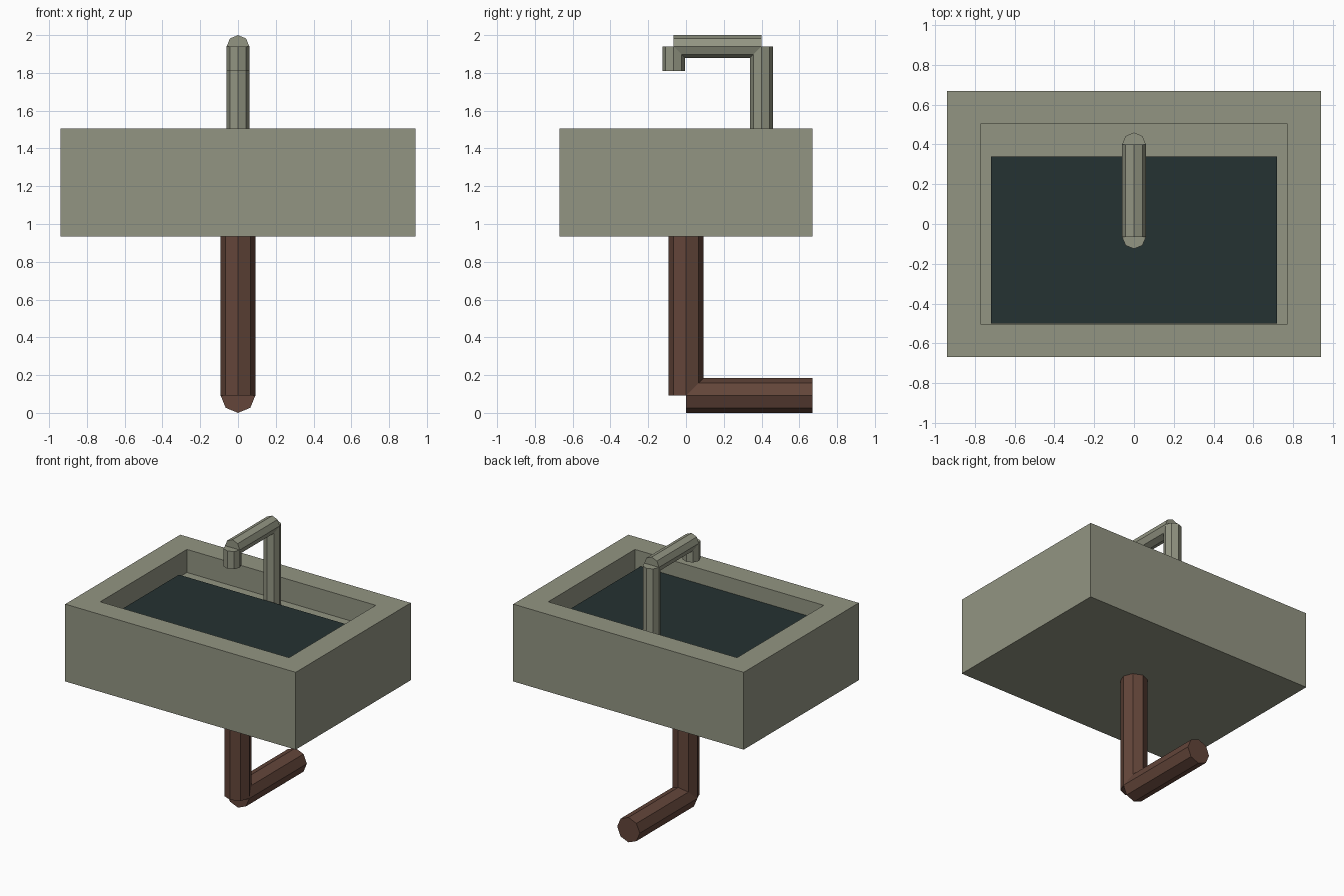
import bpy
import bmesh
from math import pi
from mathutils import Vector

cube = bpy.data.objects.get("Cube")
if cube:
    bpy.data.objects.remove(cube, do_unlink=True)


def make_material(name, colour):
    mat = bpy.data.materials.new(name)
    mat.use_nodes = True
    mat.diffuse_color = (*colour, 1)
    mat.node_tree.nodes["Principled BSDF"].inputs["Base Color"].default_value = (*colour, 1)
    return mat


stone = make_material("grey green stone", (0.29, 0.30, 0.225))
copper = make_material("dull brown pipe", (0.125, 0.06, 0.042))
water_mat = make_material("dark water", (0.018, 0.032, 0.032))


def finish(bm, name, mat):
    bmesh.ops.recalc_face_normals(bm, faces=bm.faces)
    mesh = bpy.data.meshes.new(name)
    bm.to_mesh(mesh)
    bm.free()
    mesh.materials.append(mat)
    obj = bpy.data.objects.new(name, mesh)
    bpy.context.collection.objects.link(obj)
    return obj


def pipe(name, start, end, radius, mat):
    """Capped eight-sided pipe between two points, corners on the axes."""
    start, end = Vector(start), Vector(end)
    axis = end - start
    bm = bmesh.new()
    bmesh.ops.create_cone(bm, cap_ends=True, segments=8, radius1=radius,
                          radius2=radius, depth=axis.length)
    bmesh.ops.rotate(bm, verts=bm.verts, matrix=axis.to_track_quat("Z", "Y").to_matrix())
    bmesh.ops.translate(bm, verts=bm.verts, vec=(start + end) / 2)
    return finish(bm, name, mat)


def rectangle(bm, x, y_front, y_back, z):
    corners = ((-x, y_front), (x, y_front), (x, y_back), (-x, y_back))
    return [bm.verts.new((cx, cy, z)) for cx, cy in corners]


# Basin: one shell running from the outer base over the rim to the inner floor
BASE, RIM, FLOOR = 0.935, 1.505, 1.335
bm = bmesh.new()
loops = [rectangle(bm, 0.94, -0.67, 0.67, BASE),
         rectangle(bm, 0.94, -0.67, 0.67, RIM),
         rectangle(bm, 0.77, -0.505, 0.505, RIM),
         rectangle(bm, 0.77, -0.505, 0.505, FLOOR)]
for lower, upper in zip(loops, loops[1:]):
    for i in range(4):
        j = (i + 1) % 4
        bm.faces.new((lower[i], lower[j], upper[j], upper[i]))
bm.faces.new(loops[0])
bm.faces.new(loops[-1])
finish(bm, "basin", stone)

# Water sheet, just above the floor
bm = bmesh.new()
bm.faces.new(rectangle(bm, 0.72, -0.5, 0.34, 1.395))
finish(bm, "water", water_mat)

# Tap
TAP_Z, TAP_BACK, TAP_FRONT = 1.94, 0.4, -0.065
pipe("tap_column", (0, TAP_BACK, FLOOR), (0, TAP_BACK, TAP_Z), 0.06, stone)
pipe("tap_arm", (0, TAP_BACK, TAP_Z), (0, TAP_FRONT, TAP_Z), 0.06, stone)
pipe("tap_spout", (0, TAP_FRONT, TAP_Z), (0, TAP_FRONT, 1.81), 0.06, stone)

# Drain
DRAIN = 0.092
pipe("drain_drop", (0, 0, DRAIN), (0, 0, BASE), 0.092, copper)
pipe("drain_outlet", (0, 0, DRAIN), (0, 0.67, DRAIN), 0.092, copper)
